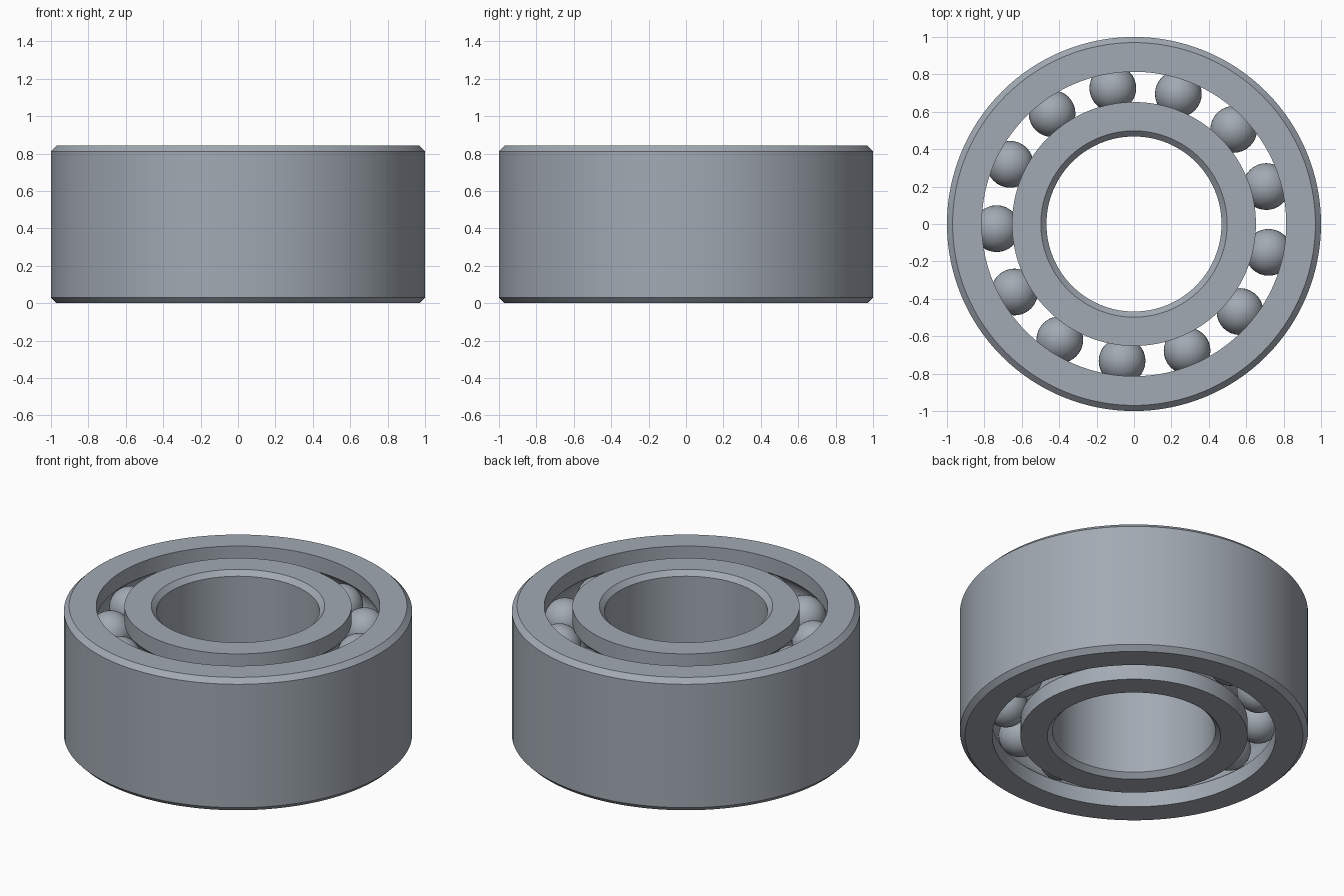
import bpy, bmesh, math
from mathutils import Matrix

cube = bpy.data.objects.get("Cube")
if cube:
    bpy.data.objects.remove(cube, do_unlink=True)

HEIGHT = 0.842
CHAMFER = 0.03
BORE_R, INNER_LAND_R, OUTER_LAND_R, OUTER_R = 0.468, 0.652, 0.814, 1.0
PITCH_R, BALL_R, GROOVE_R = 0.735, 0.125, 0.127
ROWS = {"lower": 0.197, "upper": HEIGHT - 0.197}
BALLS, PHASE = 13, math.radians(15.8)
SEGMENTS = 128

steel = bpy.data.materials.new("brushed steel grey")
steel.use_nodes = True
colour = (0.36, 0.40, 0.45, 1)
steel.diffuse_color = colour
steel.node_tree.nodes["Principled BSDF"].inputs["Base Color"].default_value = colour


def finish(bm, name, angle):
    bmesh.ops.recalc_face_normals(bm, faces=bm.faces)
    mesh = bpy.data.meshes.new(name)
    bm.to_mesh(mesh)
    bm.free()
    mesh.materials.append(steel)
    obj = bpy.data.objects.new(name, mesh)
    bpy.context.collection.objects.link(obj)
    bpy.ops.object.select_all(action='DESELECT')
    obj.select_set(True)
    bpy.context.view_layer.objects.active = obj
    bpy.ops.object.shade_smooth_by_angle(angle=math.radians(angle))
    return obj


def race_profile(land, side):
    """Race wall from bottom to top, with one arc groove for each ball row."""
    half = math.acos(abs(land - PITCH_R) / GROOVE_R)
    points = [(land, 0)]
    for z in ROWS.values():
        for i in range(13):
            a = half * (i / 6 - 1)
            points.append((PITCH_R + side * GROOVE_R * math.cos(a),
                           z + GROOVE_R * math.sin(a)))
    return points + [(land, HEIGHT)]


def ring(name, land, far, side):
    """Lathe a closed section: grooved wall plus a chamfered far wall."""
    c = CHAMFER
    section = race_profile(land, side) + [
        (far - side * c, HEIGHT), (far, HEIGHT - c), (far, c), (far - side * c, 0)]
    bm = bmesh.new()
    loops = []
    for k in range(SEGMENTS):
        t = math.tau * k / SEGMENTS
        loops.append([bm.verts.new((r * math.cos(t), r * math.sin(t), z))
                      for r, z in section])
    n = len(section)
    for k in range(SEGMENTS):
        a, b = loops[k], loops[(k + 1) % SEGMENTS]
        for i in range(n):
            j = (i + 1) % n
            bm.faces.new((a[i], b[i], b[j], a[j]))
    return finish(bm, name, 25)


# Inner and outer rings
ring("inner_ring", INNER_LAND_R, BORE_R, -1)
ring("outer_ring", OUTER_LAND_R, OUTER_R, 1)

# Two aligned rows of balls
for row, z in ROWS.items():
    bm = bmesh.new()
    for k in range(BALLS):
        t = PHASE + math.tau * k / BALLS
        place = Matrix.Translation((PITCH_R * math.cos(t), PITCH_R * math.sin(t), z))
        bmesh.ops.create_uvsphere(bm, u_segments=32, v_segments=20,
                                  radius=BALL_R, matrix=place)
    finish(bm, row + "_ball_row", 60)
